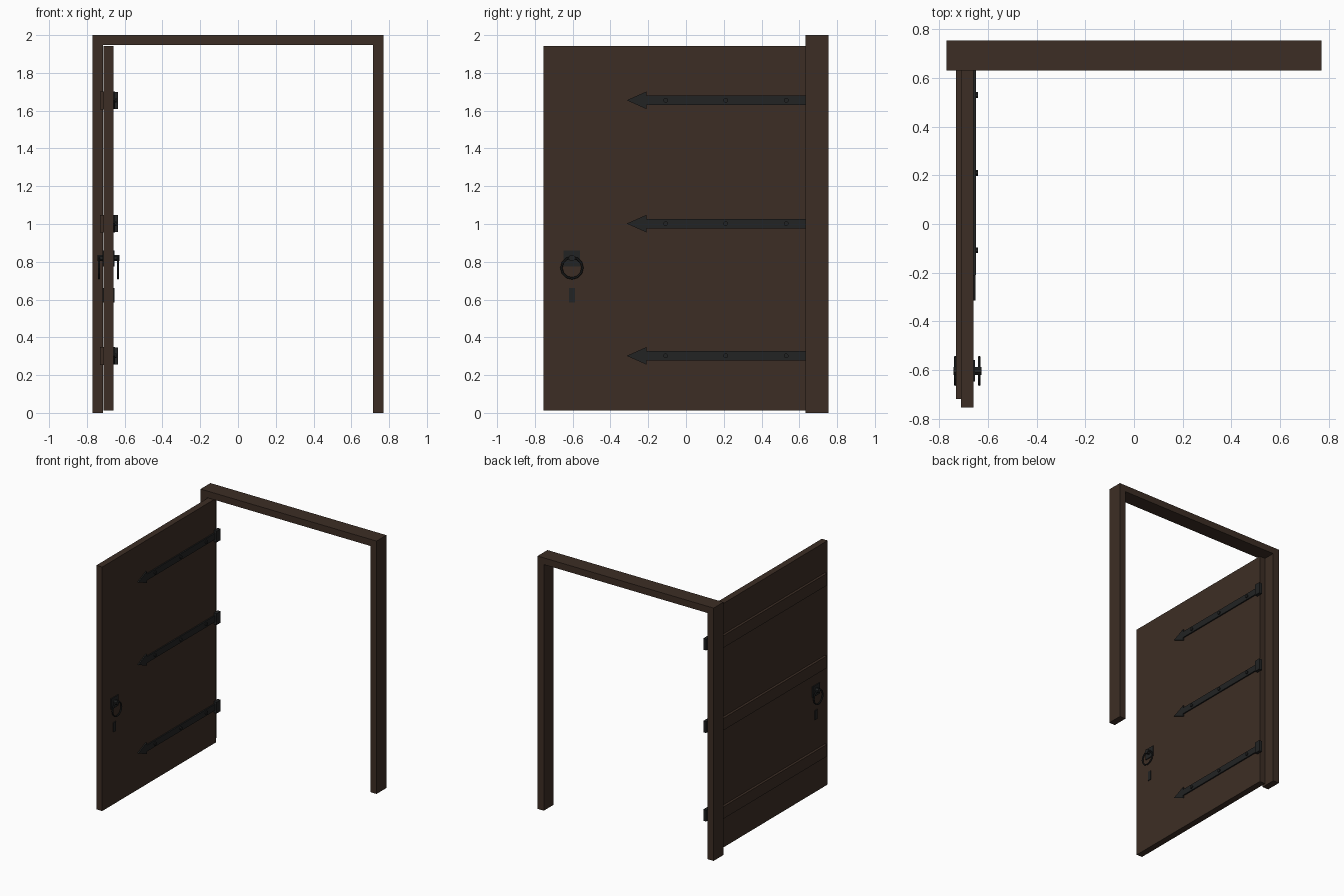
import bpy, bmesh, math
from mathutils import Matrix

if "Cube" in bpy.data.objects:
    bpy.data.objects.remove(bpy.data.objects["Cube"])


def material(name, rgb):
    m = bpy.data.materials.new(name)
    m.diffuse_color = (*rgb, 1)
    m.use_nodes = True
    m.node_tree.nodes["Principled BSDF"].inputs["Base Color"].default_value = m.diffuse_color
    return m


WOOD = material("dark_wood", (0.046, 0.027, 0.018))
IRON = material("black_iron", (0.016, 0.017, 0.017))


def make(name, bm, mat):
    bmesh.ops.recalc_face_normals(bm, faces=bm.faces)
    me = bpy.data.meshes.new(name)
    bm.to_mesh(me)
    bm.free()
    me.materials.append(mat)
    ob = bpy.data.objects.new(name, me)
    bpy.context.collection.objects.link(ob)
    return ob


def box(name, x, y, z, mat):
    bm = bmesh.new()
    bmesh.ops.create_cube(bm, size=1)
    for v in bm.verts:
        for i, (a, b) in enumerate((x, y, z)):
            v.co[i] = a if v.co[i] < 0 else b
    return make(name, bm, mat)


def prism_x(name, pts, x0, x1, mat):
    # outline in the y-z plane, pushed along x
    bm = bmesh.new()
    f = bm.faces.new([bm.verts.new((x0, y, z)) for y, z in pts])
    g = bmesh.ops.extrude_face_region(bm, geom=[f])["geom"]
    for v in g:
        if isinstance(v, bmesh.types.BMVert):
            v.co.x = x1
    return make(name, bm, mat)


def disc_x(name, y, z, r, x0, x1, sides, mat):
    pts = [(y + r * math.cos(2 * math.pi * (i + 0.5) / sides),
            z + r * math.sin(2 * math.pi * (i + 0.5) / sides)) for i in range(sides)]
    return prism_x(name, pts, x0, x1, mat)


def ring_x(name, x, y, z, R, r, mat, n=12, m=6):
    # low-poly torus whose axis runs along x
    bm = bmesh.new()
    rows = []
    for i in range(n):
        a = 2 * math.pi * i / n
        row = []
        for j in range(m):
            b = 2 * math.pi * j / m
            d = R + r * math.cos(b)
            row.append(bm.verts.new((x + r * math.sin(b), y + d * math.cos(a), z + d * math.sin(a))))
        rows.append(row)
    for i in range(n):
        for j in range(m):
            k, l = (i + 1) % n, (j + 1) % m
            bm.faces.new((rows[i][j], rows[k][j], rows[k][l], rows[i][l]))
    return make(name, bm, mat)


# door frame
FY = (0.632, 0.755)
box("left_jamb", (-0.77, -0.716), FY, (0, 1.947), WOOD)
box("right_jamb", (0.716, 0.77), FY, (0, 1.947), WOOD)
box("lintel", (-0.77, 0.77), FY, (1.947, 2.0), WOOD)

# open door leaf
box("door_leaf", (-0.711, -0.66), (-0.755, 0.667), (0.012, 1.942), WOOD)

# ledges on the back, strap hinges on the face
for i, z in enumerate((0.302, 1.002, 1.655)):
    box(f"door_ledge_{i}", (-0.731, -0.711), (-0.72, 0.632), (z - 0.048, z + 0.046), WOOD)
    box(f"hinge_strap_{i}", (-0.66, -0.65), (-0.21, 0.66), (z - 0.025, z + 0.025), IRON)
    prism_x(f"hinge_point_{i}", [(-0.21, z - 0.046), (-0.21, z + 0.046), (-0.314, z)],
            -0.66, -0.651, IRON)
    box(f"hinge_knuckle_{i}", (-0.66, -0.635), (0.64, 0.69), (z - 0.045, z + 0.045), IRON)
    for j, y in enumerate((-0.108, 0.21, 0.53)):
        disc_x(f"hinge_rivet_{i}_{j}", y, z, 0.013, -0.652, -0.642, 8, IRON)

# ring handle and keyhole plate on both sides
for side, face, s in (("outer", -0.66, 1), ("inner", -0.711, -1)):
    def span(a, b):
        return tuple(sorted((face + s * a, face + s * b)))
    box(f"{side}_handle_plate", span(0, 0.007), (-0.648, -0.56), (0.775, 0.86), IRON)
    disc_x(f"{side}_handle_stud", -0.604, 0.82, 0.018, *span(0.004, 0.032), 8, IRON)
    ring_x(f"{side}_handle_ring", face + s * 0.024, -0.604, 0.768, 0.056, 0.006, IRON)
    box(f"{side}_keyhole_plate", span(0, 0.006), (-0.62, -0.588), (0.585, 0.66), IRON)
